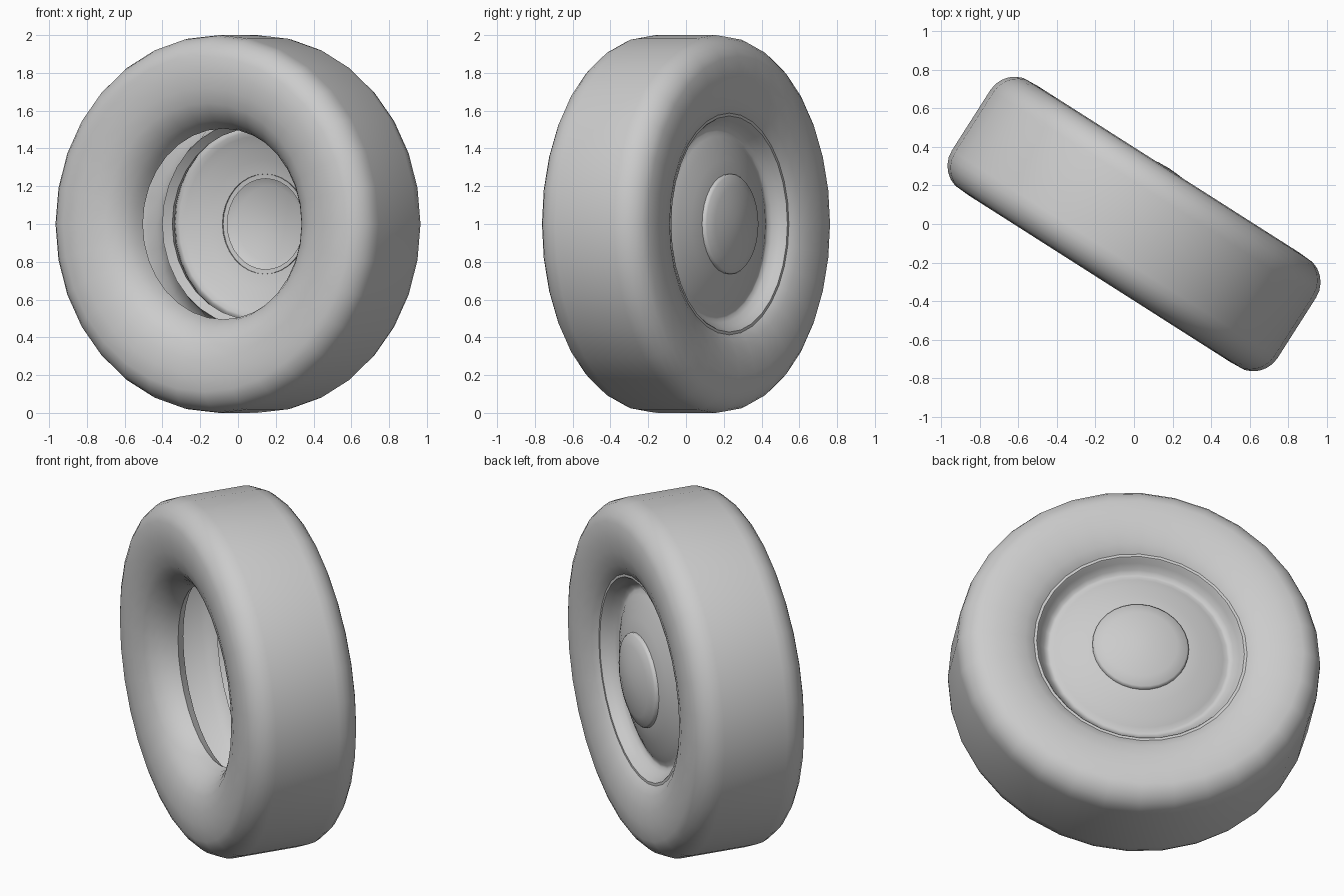
import bpy, bmesh, math
from mathutils import Matrix

cube = bpy.data.objects.get("Cube")
if cube:
    bpy.data.objects.remove(cube, do_unlink=True)

SEGMENTS = 32
# Wheel axle is turned away from the y axis and lifted to the hub height
PLACE = Matrix.Translation((0, 0, 1)) @ Matrix.Rotation(math.radians(-32.5), 4, 'Z')

grey = bpy.data.materials.new("plain_grey")
grey.use_nodes = True
colour = (0.6, 0.6, 0.6, 1)
grey.diffuse_color = colour
grey.node_tree.nodes["Principled BSDF"].inputs["Base Color"].default_value = colour


def lathe(name, profile, closed=False, sharp=35):
    """Turn a profile of (axle position, radius) around the axle."""
    bm = bmesh.new()
    rings = []
    for along, radius in profile:
        if radius == 0:
            rings.append([bm.verts.new((0, along, 0))] * SEGMENTS)
            continue
        angles = [2 * math.pi * i / SEGMENTS for i in range(SEGMENTS)]
        rings.append([bm.verts.new((radius * math.sin(t), along, radius * math.cos(t)))
                      for t in angles])
    pairs = list(zip(rings, rings[1:]))
    if closed:
        pairs.append((rings[-1], rings[0]))
    for a, b in pairs:
        for i in range(SEGMENTS):
            j = (i + 1) % SEGMENTS
            corners = list(dict.fromkeys((a[i], a[j], b[j], b[i])))
            bm.faces.new(corners)
    bmesh.ops.recalc_face_normals(bm, faces=bm.faces)
    bm.transform(PLACE)
    mesh = bpy.data.meshes.new(name)
    bm.to_mesh(mesh)
    bm.free()
    mesh.materials.append(grey)
    obj = bpy.data.objects.new(name, mesh)
    bpy.context.collection.objects.link(obj)
    bpy.ops.object.select_all(action='DESELECT')
    obj.select_set(True)
    bpy.context.view_layer.objects.active = obj
    bpy.ops.object.shade_smooth_by_angle(angle=math.radians(sharp))
    return obj


# Tyre: half profile of the outside, from bead to tread, with a round shoulder
half = [(0.145, 0.505), (0.19, 0.52), (0.235, 0.55), (0.275, 0.59),
        (0.305, 0.64), (0.327, 0.72), (0.335, 0.80)]
for step in range(1, 7):
    t = math.radians(15 * step)
    half.append((0.185 + 0.15 * math.cos(t), 0.85 + 0.15 * math.sin(t)))
# Hollow inside, from tread back to bead
lining = [(0.17, 0.95), (0.25, 0.90), (0.285, 0.80), (0.265, 0.68),
          (0.20, 0.59), (0.10, 0.54)]


def mirrored(points):
    return [(-a, r) for a, r in reversed(points)]


tyre_loop = half + mirrored(half) + [(-a, r) for a, r in reversed(lining)] + lining
lathe("tyre", tyre_loop, closed=True, sharp=50)

# Rim: rolled lip, sloping wall and dished disc, open at the back
rim = [(0.235, 0.60), (0.262, 0.60), (0.272, 0.592), (0.272, 0.572), (0.264, 0.565),
       (0.235, 0.55), (0.205, 0.525), (0.19, 0.505), (0.19, 0.49), (0.203, 0.465),
       (0.222, 0.42), (0.25, 0.34), (0.27, 0.265), (0.272, 0.24)]
lathe("rim", rim, sharp=40)

# Hub cap: shallow dome standing on the disc
cap = [(0.262, 0.265), (0.282, 0.265), (0.292, 0.255), (0.311, 0.20),
       (0.328, 0.13), (0.338, 0.06), (0.341, 0)]
lathe("hub_cap", cap, sharp=50)
